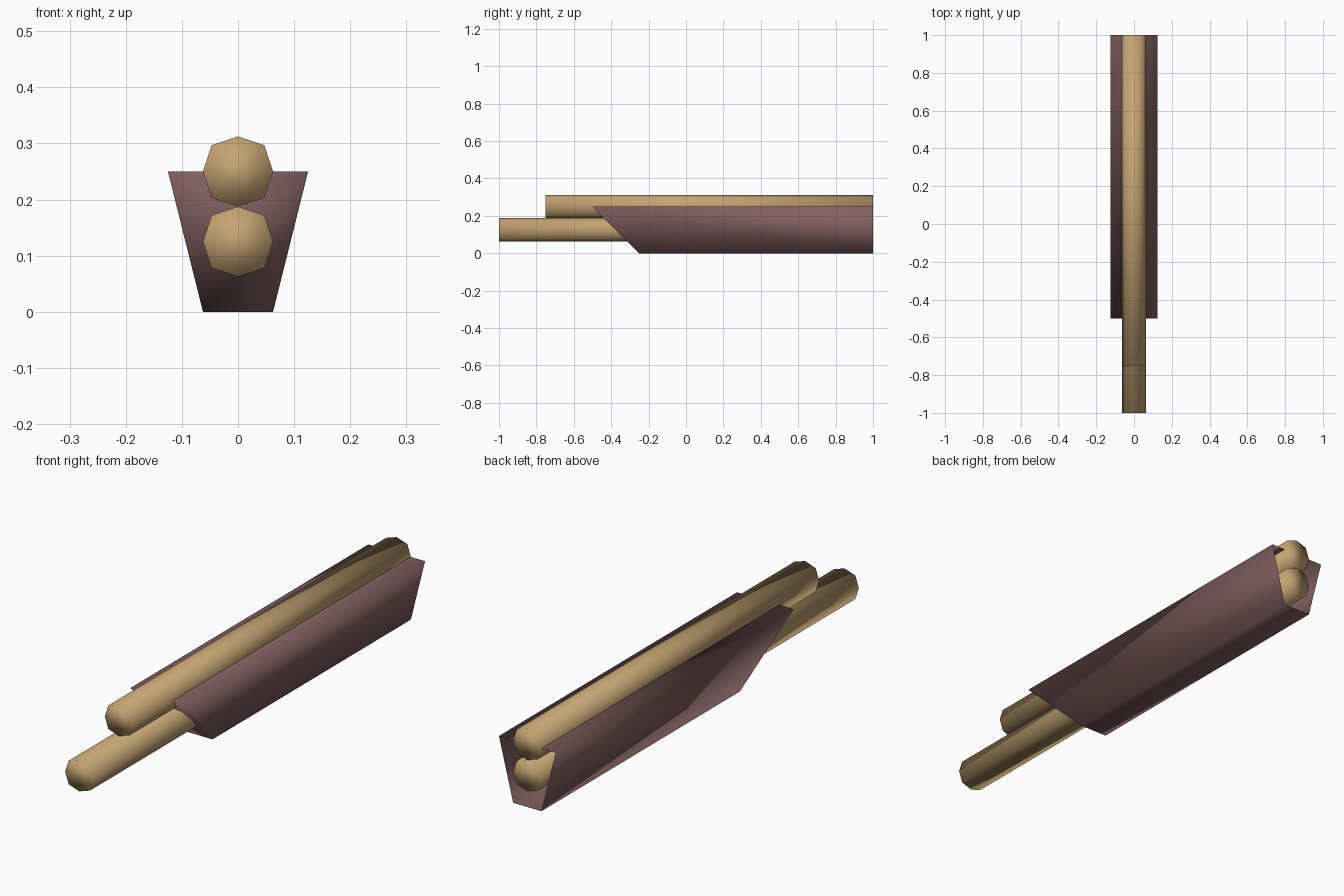
import bpy

cube = bpy.data.objects.get("Cube")
if cube:
    bpy.data.objects.remove(cube, do_unlink=True)


def make_material(name, rgb):
    mat = bpy.data.materials.new(name)
    mat.use_nodes = True
    colour = (*rgb, 1.0)
    mat.diffuse_color = colour
    bsdf = next(n for n in mat.node_tree.nodes if n.type == 'BSDF_PRINCIPLED')
    bsdf.inputs["Base Color"].default_value = colour
    return mat


def make_prism(name, front, back, mat, close_back=True):
    """Join two matching rings, counter-clockwise seen from the front."""
    n = len(front)
    faces = [tuple(range(n))]
    if close_back:
        faces.append(tuple(reversed(range(n, 2 * n))))
    for i in range(n):
        j = (i + 1) % n
        faces.append((j, i, i + n, j + n))
    mesh = bpy.data.meshes.new(name)
    mesh.from_pydata(front + back, [], faces)
    mesh.materials.append(mat)
    mesh.shade_smooth()
    obj = bpy.data.objects.new(name, mesh)
    bpy.context.collection.objects.link(obj)
    return obj


wood = make_material("tan wood", (0.55, 0.37, 0.17))
stock = make_material("dusky plum", (0.23, 0.12, 0.12))

# Eight-sided rods, one above the other
R, C = 0.0625, 0.047
octagon = [(R, 0), (C, C), (0, R), (-C, C), (-R, 0), (-C, -C), (0, -R), (C, -C)]
for name, y_front, z_mid in (("upper_rod", -0.75, 0.25), ("lower_rod", -1.0, 0.125)):
    rings = [[(x, y, z + z_mid) for x, z in octagon] for y in (y_front, 1.0)]
    make_prism(name, *rings, wood)

# Tapered holder: sloping front, open back
W, H = 0.125, 0.25
section = [(-R, 0), (R, 0), (W, H), (-W, H)]
front = [(x, -0.25 - z, z) for x, z in section]
back = [(x, 1.0, z) for x, z in section]
make_prism("holder", front, back, stock, close_back=False)
